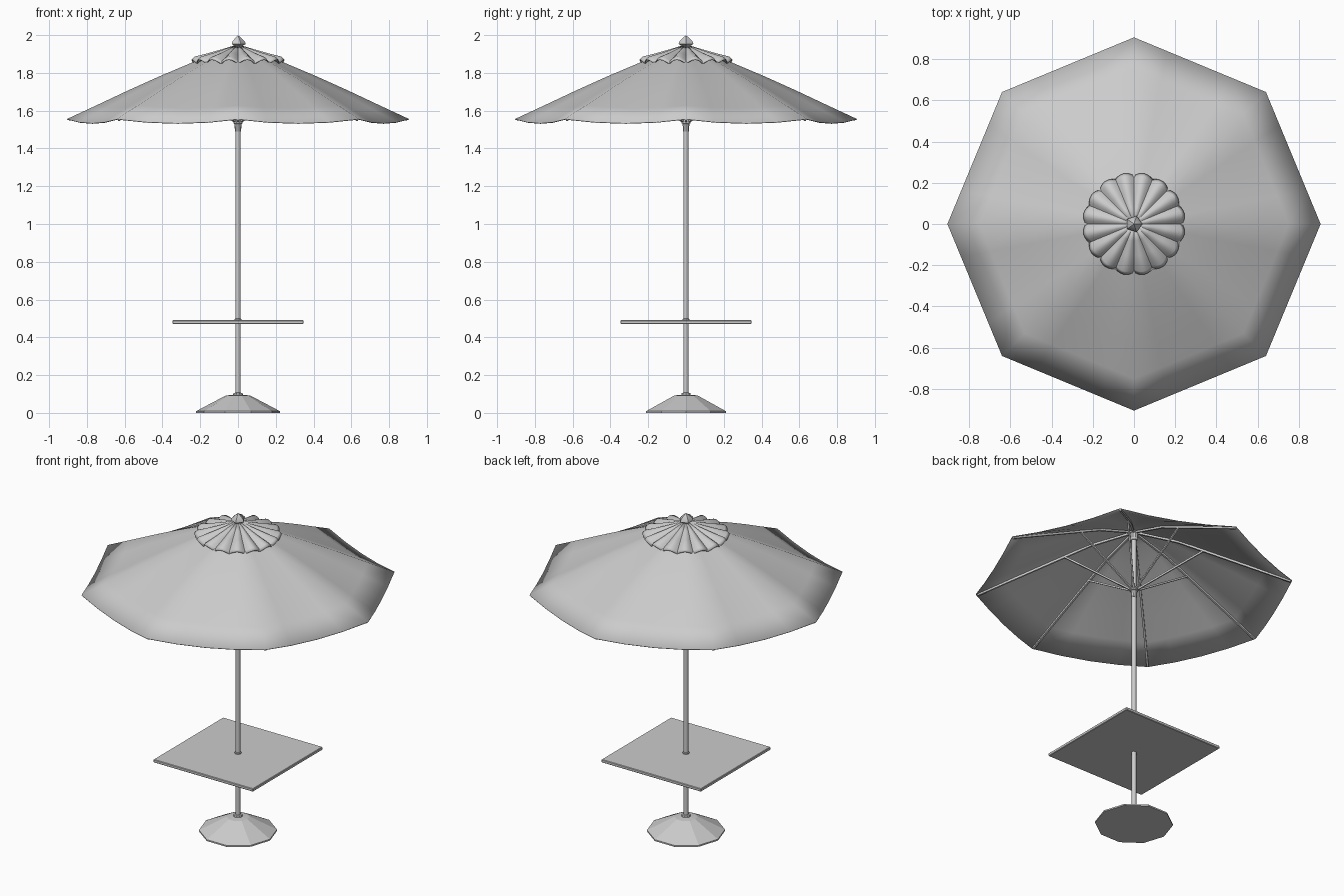
import bpy, bmesh
from math import sin, cos, pi, radians
from mathutils import Vector

if "Cube" in bpy.data.objects:
    bpy.data.objects.remove(bpy.data.objects["Cube"])


def make(name, verts, faces, smooth=None):
    mesh = bpy.data.meshes.new(name)
    mesh.from_pydata(verts, [], faces)
    bm = bmesh.new()
    bm.from_mesh(mesh)
    bmesh.ops.remove_doubles(bm, verts=bm.verts, dist=1e-5)
    bmesh.ops.recalc_face_normals(bm, faces=bm.faces)
    bm.to_mesh(mesh)
    bm.free()
    ob = bpy.data.objects.new(name, mesh)
    bpy.context.collection.objects.link(ob)
    if smooth:
        bpy.ops.object.select_all(action='DESELECT')
        bpy.context.view_layer.objects.active = ob
        ob.select_set(True)
        bpy.ops.object.shade_smooth_by_angle(angle=radians(smooth))
    return ob


def rings(point, rows, n):
    """Closed grid around z: point(row, column) gives each vertex."""
    verts = [point(i, j) for i in range(rows) for j in range(n)]
    faces = [(i * n + j, i * n + (j + 1) % n, (i + 1) * n + (j + 1) % n, (i + 1) * n + j)
             for i in range(rows - 1) for j in range(n)]
    return verts, faces


def lathe(name, profile, n, smooth=None):
    """Turned part with capped ends, from (radius, height) pairs."""
    def point(i, j):
        r, z = profile[i]
        return (r * cos(2 * pi * j / n), r * sin(2 * pi * j / n), z)
    verts, faces = rings(point, len(profile), n)
    if profile[0][0] > 0.001:
        faces.append(tuple(range(n)))
    if profile[-1][0] > 0.001:
        faces.append(tuple(range(len(verts) - n, len(verts))))
    return make(name, verts, faces, smooth)


def bars(name, a, b, w, h):
    """Eight radial box bars, each from a to b as (radius, height)."""
    verts, faces = [], []
    for k in range(8):
        t = k * pi / 4
        out, side = Vector((cos(t), sin(t), 0)), Vector((-sin(t), cos(t), 0))
        pa, pb = (out * p[0] + Vector((0, 0, p[1])) for p in (a, b))
        up = (pb - pa).normalized().cross(side)
        s = len(verts)
        for p in (pa, pb):
            verts += [p + side * w * u + up * h * v for u, v in ((-1, -1), (1, -1), (1, 1), (-1, 1))]
        faces += [tuple(s + i for i in f) for f in
                  ((0, 1, 2, 3), (4, 5, 6, 7), (0, 1, 5, 4), (1, 2, 6, 5), (2, 3, 7, 6), (3, 0, 4, 7))]
    return make(name, verts, faces)


# canopy: eight panels between straight ridges, each sagging at the rim
RIDGE = [(0.0, 1.935), (0.12, 1.90), (0.25, 1.852), (0.42, 1.78), (0.58, 1.708), (0.75, 1.628), (0.905, 1.556)]
SEG = 4


def canopy_point(i, j):
    r, z = RIDGE[i]
    k, f = divmod(j, SEG)
    f /= SEG
    a, b = k * pi / 4, (k + 1) * pi / 4
    sag = 0.022 * (r / 0.905) ** 2 * 4 * f * (1 - f)
    return (r * (cos(a) * (1 - f) + cos(b) * f), r * (sin(a) * (1 - f) + sin(b) * f), z - sag)


canopy = make("canopy", *rings(canopy_point, len(RIDGE), 8 * SEG), smooth=30)
thick = canopy.modifiers.new("thickness", 'SOLIDIFY')
thick.thickness = 0.004
thick.offset = -1

# pleated vent cap with scalloped lip
CAP = [(0.02, 1.945, 0.0), (0.08, 1.921, 0.3), (0.15, 1.894, 0.65), (0.225, 1.868, 1.0), (0.24, 1.853, 1.0)]
LOBES, LSEG = 16, 6


def cap_point(i, j):
    r, z, w = CAP[i]
    s = abs(sin(pi * j / LSEG))
    t = 2 * pi * j / (LOBES * LSEG)
    r += w * 0.014 * (s - 0.3)
    return (r * cos(t), r * sin(t), z + w * (0.022 * s - 0.004))


cap = make("vent_cap", *rings(cap_point, len(CAP), LOBES * LSEG), smooth=35)
thick = cap.modifiers.new("thickness", 'SOLIDIFY')
thick.thickness = 0.004
thick.offset = -1

# five-sided finial
lathe("finial", [(0.022, 1.93), (0.026, 1.944), (0.041, 1.953), (0.036, 1.967), (0.018, 1.984), (0, 2.0)], 5, 40)

# frame under the canopy
bars("canopy_ribs", (0.02, 1.912), (0.25, 1.842), 0.006, 0.006)
bars("canopy_ribs_outer", (0.24, 1.847), (0.895, 1.551), 0.006, 0.006)
bars("struts", (0.015, 1.54), (0.40, 1.778), 0.005, 0.005)
lathe("upper_hub", [(0.018, 1.865), (0.024, 1.875), (0.024, 1.91)], 10, 30)
lathe("runner_hub", [(0.016, 1.49), (0.019, 1.53), (0.025, 1.533), (0.025, 1.552), (0.016, 1.556)], 10, 30)

# pole
lathe("pole", [(0.0135, 0.05), (0.0135, 1.93)], 10, 40)

# square table top around the pole
bm = bmesh.new()
bmesh.ops.create_cube(bm, size=1)
bmesh.ops.scale(bm, vec=(0.692, 0.692, 0.019), verts=bm.verts)
bmesh.ops.translate(bm, vec=(0, 0, 0.481), verts=bm.verts)
bmesh.ops.bevel(bm, geom=bm.edges[:], offset=0.003, segments=1, affect='EDGES')
mesh = bpy.data.meshes.new("table_top")
bm.to_mesh(mesh)
bm.free()
bpy.context.collection.objects.link(bpy.data.objects.new("table_top", mesh))
lathe("table_collar", [(0.019, 0.485), (0.019, 0.497), (0.014, 0.499)], 10, 30)

# ten-sided weighted base
lathe("base", [(0.222, 0), (0.222, 0.009), (0.065, 0.092), (0.026, 0.096), (0.024, 0.105), (0.014, 0.107)], 10)
